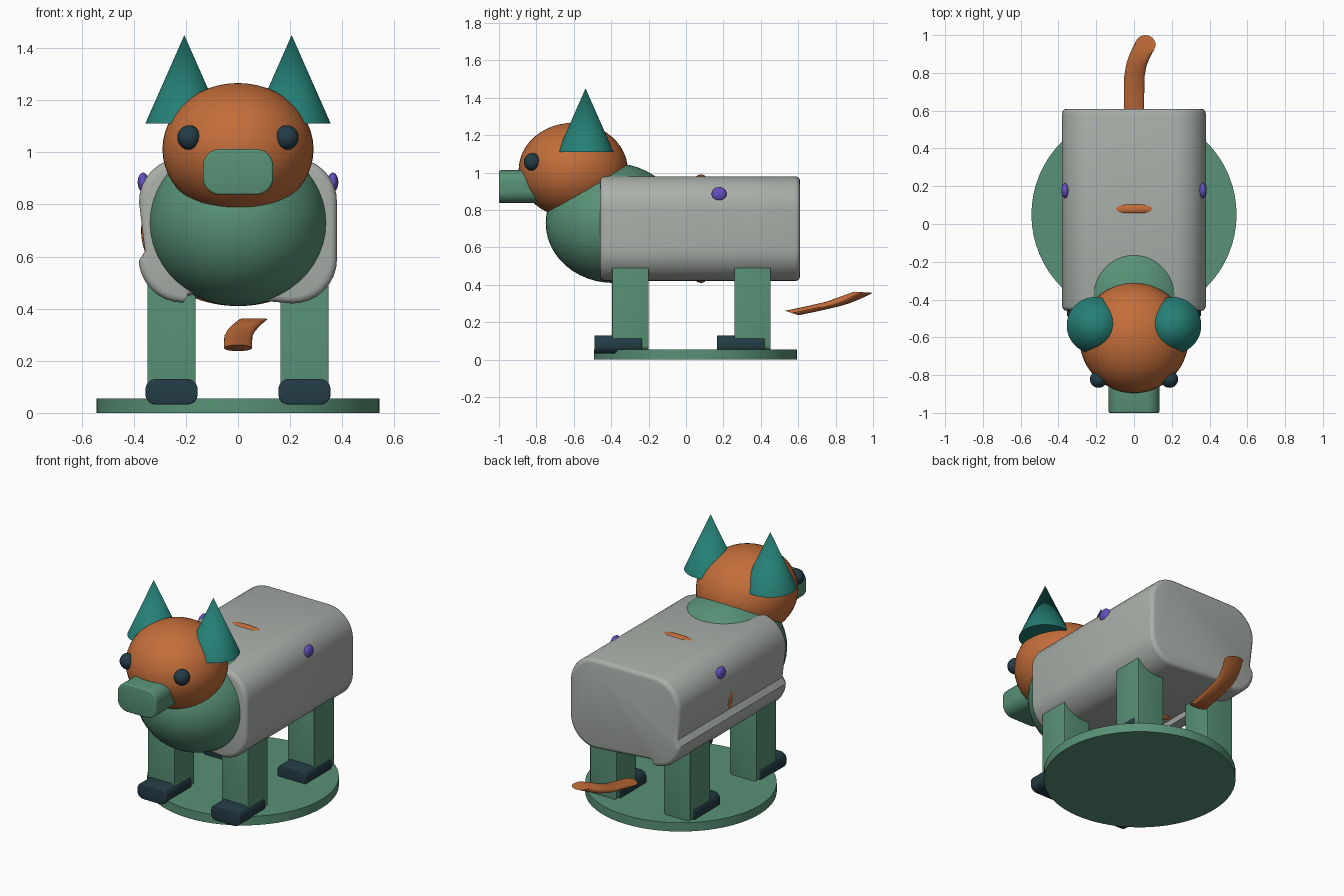
import bpy, bmesh
from math import sin, cos, pi, radians
from mathutils import Matrix

cube = bpy.data.objects.get("Cube")
if cube:
    bpy.data.objects.remove(cube, do_unlink=True)


def material(name, rgb):
    m = bpy.data.materials.new(name)
    m.use_nodes = True
    m.diffuse_color = (*rgb, 1)
    m.node_tree.nodes["Principled BSDF"].inputs["Base Color"].default_value = (*rgb, 1)
    return m


ORANGE = material("burnt orange", (0.55, 0.155, 0.042))
GREY = material("pale grey", (0.40, 0.43, 0.40))
GREEN = material("sage green", (0.098, 0.283, 0.181))
TEAL = material("deep teal", (0.018, 0.215, 0.18))
DARK = material("dark slate", (0.017, 0.045, 0.061))
PURPLE = material("violet", (0.127, 0.08, 0.515))


def finish(name, bm, mat, angle=35):
    bmesh.ops.recalc_face_normals(bm, faces=bm.faces)
    mesh = bpy.data.meshes.new(name)
    bm.to_mesh(mesh)
    bm.free()
    mesh.materials.append(mat)
    ob = bpy.data.objects.new(name, mesh)
    bpy.context.collection.objects.link(ob)
    bpy.ops.object.select_all(action='DESELECT')
    ob.select_set(True)
    bpy.context.view_layer.objects.active = ob
    bpy.ops.object.shade_smooth_by_angle(angle=radians(angle))
    return ob


def loft(name, rings, mat, closed=False, angle=35):
    """Skin a list of equal-length point rings, capping the ends."""
    bm = bmesh.new()
    rows = [[bm.verts.new(p) for p in ring] for ring in rings]
    n = len(rows[0])
    pairs = list(zip(rows, rows[1:]))
    if closed:
        pairs.append((rows[-1], rows[0]))
    else:
        bm.faces.new(rows[0])
        bm.faces.new(rows[-1])
    for a, b in pairs:
        for i in range(n):
            j = (i + 1) % n
            bm.faces.new((a[i], a[j], b[j], b[i]))
    return finish(name, bm, mat, angle)


def ellipsoid(name, centre, radii, mat):
    bm = bmesh.new()
    bmesh.ops.create_uvsphere(bm, u_segments=48, v_segments=24, radius=1,
                              matrix=Matrix.Translation(centre) @ Matrix.Diagonal((*radii, 1)))
    return finish(name, bm, mat)


def cone(name, centre, r1, r2, depth, mat):
    bm = bmesh.new()
    bmesh.ops.create_cone(bm, cap_ends=True, segments=64, radius1=r1, radius2=r2,
                          depth=depth, matrix=Matrix.Translation(centre))
    return finish(name, bm, mat)


def arc(cx, cz, r, start, steps=8):
    return [(cx + r * cos(start + pi / 2 * i / steps), cz + r * sin(start + pi / 2 * i / steps))
            for i in range(steps + 1)]


def rounded(w, h, r):
    """Rounded rectangle in x and z, centred on the origin."""
    a, b = w / 2 - r, h / 2 - r
    return (arc(a, b, r, 0) + arc(-a, b, r, pi / 2)
            + arc(-a, -b, r, pi) + arc(a, -b, r, 3 * pi / 2))


def bar(name, profile, cx, cz, y0, y1, edge, mat):
    """Extrude a profile along y with rounded end edges."""
    w = max(abs(p[0]) for p in profile)
    h = max(abs(p[1]) for p in profile)
    steps = [(edge * (1 - sin(t)), edge * (1 - cos(t))) for t in (0, pi / 6, pi / 3, pi / 2)]
    ends = [(y0 + d, s) for s, d in steps] + [(y1 - d, s) for s, d in reversed(steps)]
    rings = [[(cx + x * (1 - s / w), y, cz + z * (1 - s / h)) for x, z in profile]
             for y, s in ends]
    return loft(name, rings, mat)


# Round base plate
cone("base_plate", (0, 0.05, 0.0275), 0.543, 0.543, 0.055, GREEN)

# Body: rounded block whose lower right edge bulges as a lip below a sunken side
body = (arc(0.21, 0.11, 0.17, 0) + arc(-0.21, 0.11, 0.17, pi / 2)
        + [(-0.357, -0.08), (-0.38, -0.115)]
        + arc(-0.21, -0.105, 0.172, pi)[1:]
        + [(-0.2, -0.25), (-0.165, -0.247)]
        + arc(0.21, -0.11, 0.17, 3 * pi / 2))
bar("body", body, 0, 0.7, -0.46, 0.61, 0.025, GREY)

# Belly band, mostly sunk into the body
band = []
for i in range(96):
    t = 2 * pi * i / 96
    band.append([(cos(t) * (0.357 + 0.015 * cos(u)), 0.08 + 0.025 * sin(u),
                  0.7 + sin(t) * (0.276 + 0.014 * cos(u)))
                 for u in (2 * pi * k / 12 for k in range(12))])
loft("belly_band", band, ORANGE, closed=True, angle=60)

# Chest, head and snout
ellipsoid("chest", (0, -0.39, 0.73), (0.345, 0.36, 0.32), GREEN)
ellipsoid("head", (0, -0.603, 1.012), (0.29, 0.292, 0.254), ORANGE)
bar("snout", rounded(0.27, 0.175, 0.065), 0, 0.925, -1.0, -0.75, 0.008, GREEN)

# Paired parts
for side, s in (("left", 1), ("right", -1)):
    ellipsoid(side + "_eye", (s * 0.188, -0.822, 1.057), (0.045, 0.045, 0.047), DARK)
    cone(side + "_ear", (s * 0.206, -0.537, 1.28), 0.15, 0, 0.34, TEAL)
    ellipsoid(side + "_spot", (s * 0.364, 0.177, 0.885), (0.021, 0.04, 0.037), PURPLE)
    for end, leg_y, foot_y in (("front", -0.395, -0.49), ("rear", 0.258, 0.165)):
        bar(f"{end}_{side}_leg", rounded(0.184, 0.5, 0.025),
            s * 0.255, 0.3, leg_y, leg_y + 0.195, 0.004, GREEN)
        bar(f"{end}_{side}_foot", rounded(0.2, 0.098, 0.04),
            s * 0.255, 0.081, foot_y, foot_y + 0.255, 0.006, DARK)

# Tail: flattened tube, each ring given by centre, half length and tilt
tail = []
for x, y, z, half, drop in ((0, 0.565, 0.249, 0.036, 0.012), (0, 0.68, 0.273, 0.036, 0.012),
                            (0.002, 0.78, 0.296, 0.036, 0.012), (0.012, 0.84, 0.315, 0.04, 0.012),
                            (0.03, 0.89, 0.335, 0.045, 0.009), (0.06, 0.949, 0.36, 0.051, 0.003)):
    tail.append([(x + 0.054 * cos(t), y + half * sin(t), z - drop * sin(t))
                 for t in (2 * pi * k / 24 for k in range(24))])
loft("tail", tail, ORANGE)
